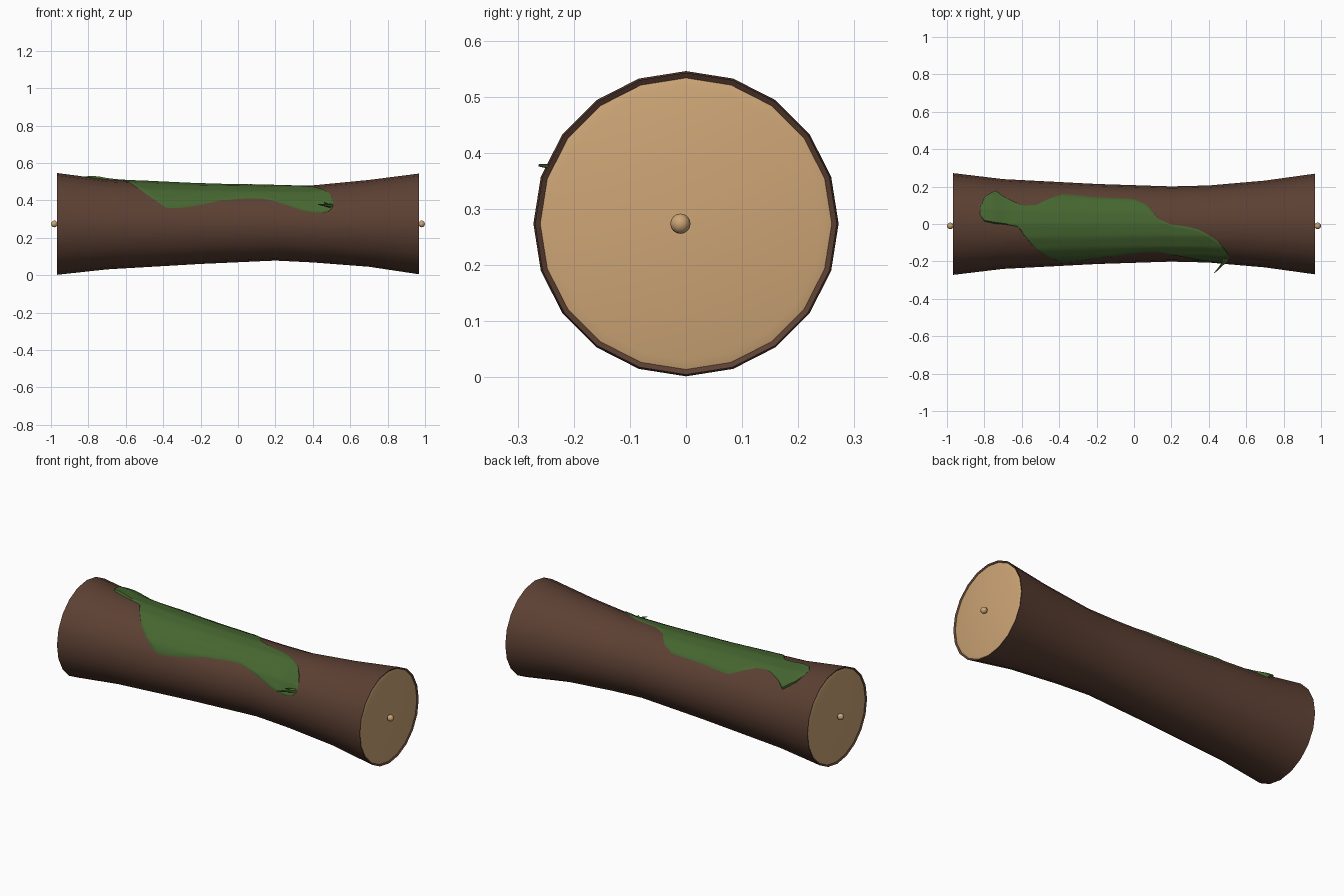
import bpy, bmesh, math
from mathutils import Vector

if "Cube" in bpy.data.objects:
    bpy.data.objects.remove(bpy.data.objects["Cube"])

SIDES = 20
# x, centre height, radius of the trunk
RINGS = [(-0.967, 0.274, 0.272), (-0.7, 0.271, 0.240), (-0.2, 0.274, 0.214), (0.2, 0.279, 0.201),
         (0.4, 0.274, 0.206), (0.7, 0.277, 0.232), (0.967, 0.274, 0.269)]
# moss: x, back edge angle, front edge angle (degrees from the top, + is back)
MOSS = [(-0.825, 18, 12), (-0.80, 35, 3), (-0.74, 47, 0), (-0.69, 37, -1), (-0.62, 28, -4),
        (-0.58, 26, -18), (-0.52, 28, -38), (-0.45, 39, -56), (-0.38, 48.5, -69), (-0.3, 47, -68),
        (-0.2, 44, -63), (-0.1, 43, -56), (0, 42, -52), (0.07, 31, -50), (0.13, 9, -50),
        (0.2, 0, -56), (0.3, -4, -66), (0.35, -8, -71), (0.4, -16, -74), (0.45, -26, -75),
        (0.49, -40, -72), (0.513, -57, -62)]


def material(name, rgb):
    m = bpy.data.materials.new(name)
    m.diffuse_color = (*rgb, 1)
    m.use_nodes = True
    m.node_tree.nodes["Principled BSDF"].inputs["Base Color"].default_value = m.diffuse_color
    return m


bark_mat = material("bark brown", (0.107, 0.051, 0.033))
wood_mat = material("cut wood tan", (0.610, 0.376, 0.181))
moss_mat = material("moss green", (0.061, 0.133, 0.030))


def lookup(table, x):
    for a, b in zip(table, table[1:]):
        if x <= b[0]:
            break
    t = (x - a[0]) / (b[0] - a[0])
    return [p + (q - p) * t for p, q in zip(a[1:], b[1:])]


def surface(x, ang, lift=0.0):
    """Point on the faceted trunk at angle ang from the top."""
    zc, r = lookup(RINGS, x)
    step = 2 * math.pi / SIDES
    r = r * math.cos(step / 2) / math.cos(ang % step - step / 2) + lift
    return Vector((x, r * math.sin(ang), zc + r * math.cos(ang)))


def finish(bm, name, mat, angle=45):
    bmesh.ops.recalc_face_normals(bm, faces=bm.faces)
    me = bpy.data.meshes.new(name)
    bm.to_mesh(me)
    bm.free()
    ob = bpy.data.objects.new(name, me)
    bpy.context.collection.objects.link(ob)
    me.materials.append(mat)
    bpy.ops.object.select_all(action='DESELECT')
    ob.select_set(True)
    bpy.context.view_layer.objects.active = ob
    bpy.ops.object.shade_smooth_by_angle(angle=math.radians(angle))
    return ob


def ring(bm, x, zc, r):
    return [bm.verts.new((x, r * math.sin(2 * math.pi * i / SIDES),
                          zc + r * math.cos(2 * math.pi * i / SIDES))) for i in range(SIDES)]


def bridge(bm, a, b):
    for i in range(SIDES):
        j = (i + 1) % SIDES
        bm.faces.new((a[i], a[j], b[j], b[i]))


# bark tube with a thin turned-in lip at both ends
bm = bmesh.new()
(x0, z0, r0), (x1, z1, r1) = RINGS[0], RINGS[-1]
profile = [(x0 + 0.006, z0, r0 * 0.965)] + RINGS + [(x1 - 0.006, z1, r1 * 0.965)]
loops = [ring(bm, *p) for p in profile]
for a, b in zip(loops, loops[1:]):
    bridge(bm, a, b)
finish(bm, "bark", bark_mat)

# sawn ends and their pith knobs
for side, (x, zc, r) in (("left", RINGS[0]), ("right", RINGS[-1])):
    s = math.copysign(1, x)
    bm = bmesh.new()
    a = ring(bm, x - s * 0.006, zc, r * 0.967)
    b = ring(bm, x - s * 0.001, zc, r * 0.90)
    bridge(bm, a, b)
    c = bm.verts.new((x - s * 0.004, -0.008, zc))
    for i in range(SIDES):
        bm.faces.new((b[i], b[(i + 1) % SIDES], c))
    finish(bm, side + "_cut_end", wood_mat)

    bm = bmesh.new()
    bmesh.ops.create_uvsphere(bm, u_segments=10, v_segments=8, radius=0.018)
    bmesh.ops.translate(bm, verts=bm.verts, vec=(s * 0.982, -0.010, 0.274))
    finish(bm, side + "_pith_knob", wood_mat, 80)

# moss blanket draped over the trunk
bm = bmesh.new()
NX, NA = 110, 24
grid = []
for i in range(NX + 1):
    x = -0.825 + (0.513 + 0.825) * i / NX
    back, front = [math.radians(v) for v in lookup(MOSS, x)]
    puff = 0.004 + 0.008 * math.exp(-((x + 0.75) / 0.07) ** 2)
    row = []
    for j in range(NA + 1):
        edge = i in (0, NX) or j in (0, NA)
        ang = back + (front - back) * j / NA
        row.append(bm.verts.new(surface(x, ang, -0.002 if edge else puff)))
    grid.append(row)
for i in range(NX):
    for j in range(NA):
        bm.faces.new((grid[i][j], grid[i][j + 1], grid[i + 1][j + 1], grid[i + 1][j]))
moss = finish(bm, "moss_patch", moss_mat, 60)
if moss.data.polygons[len(moss.data.polygons) // 2].normal.z < 0:
    moss.data.flip_normals()

# little moss sprigs at the front tip
for k, (p, q) in enumerate([((0.50, -0.185, 0.37), (0.43, -0.262, 0.378)),
                            ((0.50, -0.165, 0.36), (0.46, -0.228, 0.39))]):
    p, q = Vector(p), Vector(q)
    d = q - p
    bm = bmesh.new()
    bmesh.ops.create_cone(bm, cap_ends=True, segments=6, radius1=0.012, radius2=0.002, depth=d.length)
    m = d.to_track_quat('Z', 'Y').to_matrix().to_4x4()
    m.translation = (p + q) / 2
    bmesh.ops.transform(bm, matrix=m, verts=bm.verts)
    finish(bm, f"moss_sprig_{k + 1}", moss_mat)
